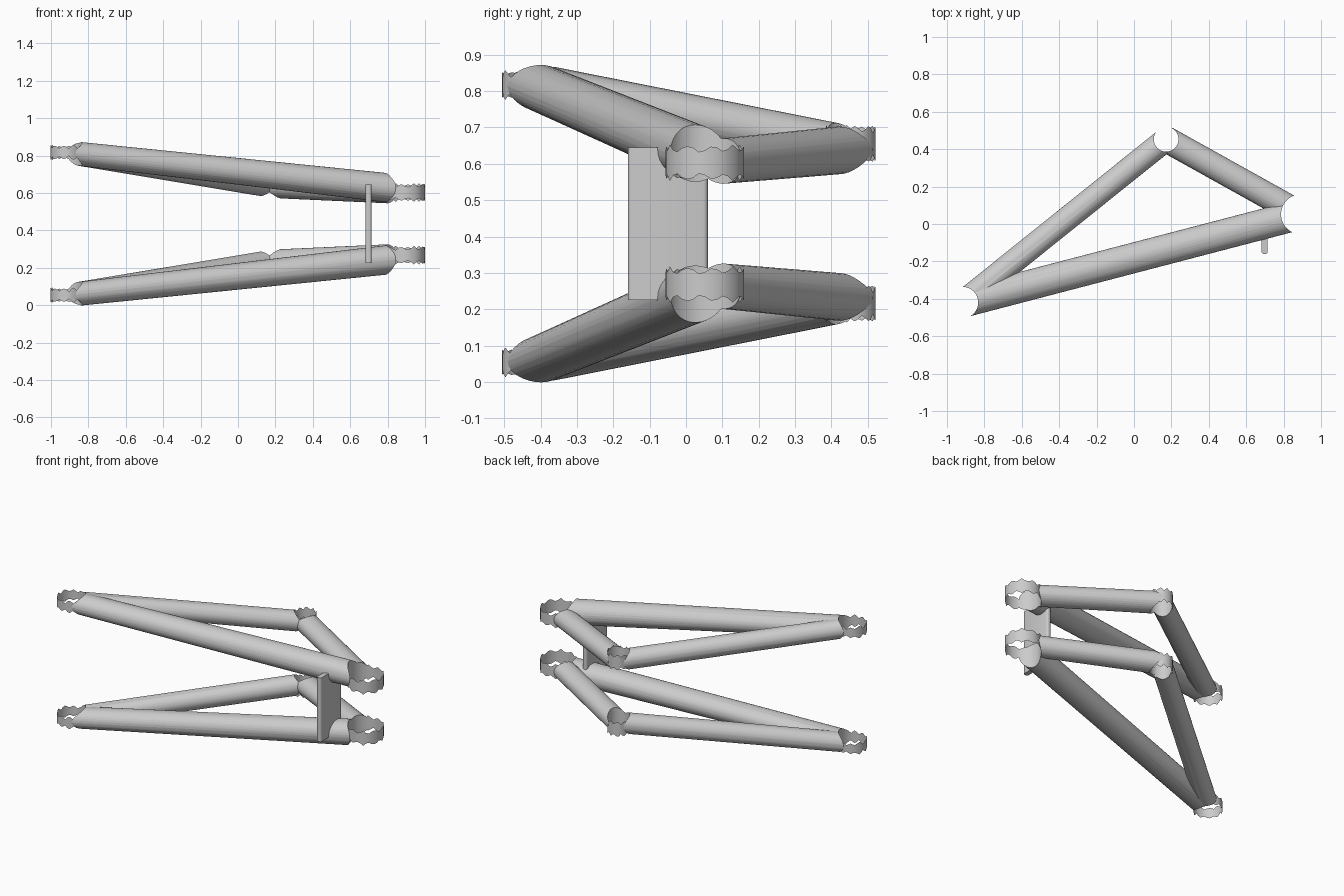
import bpy, bmesh, math, random
from mathutils import Vector

random.seed(4)
old = bpy.data.objects.get("Cube")
if old:
    bpy.data.objects.remove(old, do_unlink=True)

MID = 0.4355  # height of the mirror plane between both arms

steel = bpy.data.materials.new("light grey steel")
steel.use_nodes = True
GREY = (0.6, 0.6, 0.6, 1)
steel.diffuse_color = GREY
steel.node_tree.nodes["Principled BSDF"].inputs["Base Color"].default_value = GREY

# Pivot eyes: centre, bore radius, half height of the thin collar
EYES = {
    "outer": (Vector((-0.917, -0.42, 0.817)), 0.084, 0.03),
    "rear": (Vector((0.172, 0.453, 0.655)), 0.066, 0.042),
    "inner": (Vector((0.892, 0.052, 0.603)), 0.106, 0.038),
}


def make_object(name, bm, smooth=True):
    bmesh.ops.recalc_face_normals(bm, faces=bm.faces)
    mesh = bpy.data.meshes.new(name)
    bm.to_mesh(mesh)
    bm.free()
    obj = bpy.data.objects.new(name, mesh)
    bpy.context.collection.objects.link(obj)
    mesh.materials.append(steel)
    if smooth:
        select(obj)
        bpy.ops.object.shade_smooth_by_angle(angle=math.radians(35))
    return obj


def select(obj):
    bpy.ops.object.select_all(action="DESELECT")
    obj.select_set(True)
    bpy.context.view_layer.objects.active = obj


def apply_boolean(obj, other, operation):
    mod = obj.modifiers.new("boolean", "BOOLEAN")
    mod.operation, mod.solver, mod.object = operation, "EXACT", other
    select(obj)
    bpy.ops.object.modifier_apply(modifier=mod.name)
    bpy.data.objects.remove(other, do_unlink=True)


def tube(name, start, end, wide, tall_start, tall_end, sides=32):
    """Oval tube, tapering in height between its ends."""
    bm = bmesh.new()
    axis = (end - start).normalized()
    side = axis.cross(Vector((0, 0, 1))).normalized()
    up = side.cross(axis)
    loops = []
    for centre, tall in ((start, tall_start), (end, tall_end)):
        loops.append([bm.verts.new(centre + side * wide * math.cos(a) + up * tall * math.sin(a))
                      for a in (math.tau * i / sides for i in range(sides))])
    for i in range(sides):
        j = (i + 1) % sides
        bm.faces.new((loops[0][i], loops[0][j], loops[1][j], loops[1][i]))
    bm.faces.new(loops[0])
    bm.faces.new(loops[1])
    return make_object(name, bm, False)


def bore(eye):
    """Vertical cutter through a pivot eye."""
    centre, radius, _ = EYES[eye]
    bm = bmesh.new()
    bmesh.ops.create_cone(bm, cap_ends=True, segments=48, radius1=radius, radius2=radius, depth=0.5)
    bmesh.ops.translate(bm, vec=centre, verts=bm.verts)
    cutter = make_object("bore_cutter", bm, False)
    cutter.hide_render = True
    return cutter


def collar(name, eye, sides=40):
    """Thin open ring with a ragged rim."""
    centre, radius, half = EYES[eye]
    bm = bmesh.new()
    low, high = [], []
    for i in range(sides):
        a = math.tau * i / sides
        spot = centre + Vector((math.cos(a), math.sin(a), 0)) * (radius + 0.002)
        rag = 0.008 * math.sin(i * math.pi / 2) + random.uniform(-0.004, 0.004)
        low.append(bm.verts.new(spot - Vector((0, 0, half + rag))))
        high.append(bm.verts.new(spot + Vector((0, 0, half + rag))))
    for i in range(sides):
        j = (i + 1) % sides
        bm.faces.new((low[i], low[j], high[j], high[i]))
    return make_object(name, bm)


def mirrored_copy(obj, name):
    """Copy of an upper part flipped below the middle plane."""
    bm = bmesh.new()
    bm.from_mesh(obj.data)
    for v in bm.verts:
        v.co.z = 2 * MID - v.co.z
    bmesh.ops.reverse_faces(bm, faces=bm.faces)
    return make_object(name, bm)


# Upper arm: three tubes joined and bored at the pivots
outer, rear, inner = (EYES[k][0] for k in ("outer", "rear", "inner"))
lift = Vector((0, 0, 0.015))
arm = tube("upper_arm", outer, inner + lift, 0.081, 0.063, 0.079)
apply_boolean(arm, tube("long_brace", outer, rear - lift, 0.064, 0.06, 0.064), "UNION")
apply_boolean(arm, tube("short_brace", rear - lift, inner, 0.07, 0.066, 0.062), "UNION")
for eye in EYES:
    apply_boolean(arm, bore(eye), "DIFFERENCE")
select(arm)
bpy.ops.object.shade_smooth_by_angle(angle=math.radians(35))
mirrored_copy(arm, "lower_arm")

# Collars around the pivots
for eye in EYES:
    ring = collar("upper_" + eye + "_collar", eye)
    mirrored_copy(ring, "lower_" + eye + "_collar")

# Upright plate tying both arms together
bm = bmesh.new()
bmesh.ops.create_cube(bm, size=1)
for v in bm.verts:
    v.co.x = 0.698 + v.co.x * 0.032
    v.co.y = -0.05 + v.co.y * 0.22
    v.co.z = MID + v.co.z * 0.42
upright = [e for e in bm.edges if abs(e.verts[0].co.z - e.verts[1].co.z) > 0.1]
bmesh.ops.bevel(bm, geom=upright, offset=0.012, segments=3, profile=0.5, affect="EDGES")
make_object("link_plate", bm)
